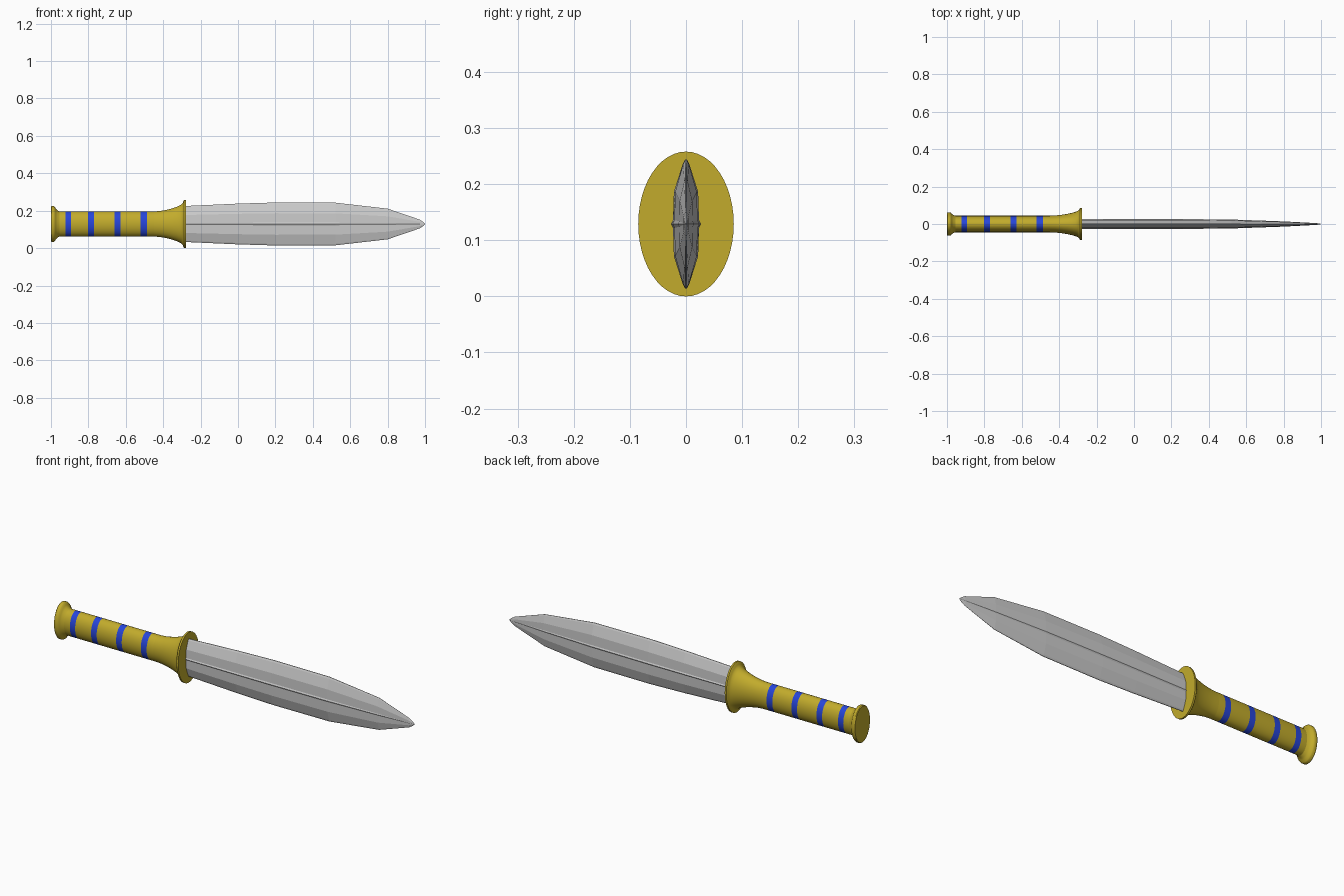
import bpy, bmesh, math

if "Cube" in bpy.data.objects:
    bpy.data.objects.remove(bpy.data.objects["Cube"])

CZ = 0.129      # height of the long axis
FLAT = 0.66     # grip width / height


def material(name, rgb):
    m = bpy.data.materials.new(name)
    m.diffuse_color = (*rgb, 1)
    m.use_nodes = True
    m.node_tree.nodes["Principled BSDF"].inputs["Base Color"].default_value = m.diffuse_color
    return m


gold = material("gold", (0.54, 0.41, 0.025))
blue = material("blue", (0.02, 0.06, 0.70))


def loft(name, rings, mat=None, smooth=False, band_test=None):
    """Skin a list of (x, [(y, z), ...]) rings and cap both ends."""
    bm = bmesh.new()
    loops = [[bm.verts.new((x, y, CZ + z)) for y, z in pts] for x, pts in rings]
    n = len(loops[0])
    for a, b in zip(loops, loops[1:]):
        for i in range(n):
            bm.faces.new((a[i], a[(i + 1) % n], b[(i + 1) % n], b[i]))
    bm.faces.new(loops[0])
    bm.faces.new(loops[-1])
    bmesh.ops.recalc_face_normals(bm, faces=bm.faces)
    if band_test:
        for f in bm.faces:
            f.material_index = int(band_test(f.calc_center_median().x))
    me = bpy.data.meshes.new(name)
    bm.to_mesh(me)
    bm.free()
    ob = bpy.data.objects.new(name, me)
    bpy.context.collection.objects.link(ob)
    for m in mat or []:
        me.materials.append(m)
    if smooth:
        bpy.context.view_layer.objects.active = ob
        ob.select_set(True)
        bpy.ops.object.shade_smooth_by_angle(angle=math.radians(35))
        ob.select_set(False)
    return ob


def ellipse(r, n=48):
    return [(r * FLAT * math.cos(2 * math.pi * i / n), r * math.sin(2 * math.pi * i / n))
            for i in range(n)]


def turned(name, profile, mat, test=None):
    return loft(name, [(x, ellipse(r)) for x, r in profile], mat, True, test)


# Pommel: flared end cap
turned("pommel", [(-1.0, 0.092), (-0.997, 0.095), (-0.985, 0.095), (-0.979, 0.091),
                  (-0.974, 0.082), (-0.967, 0.074), (-0.955, 0.067)], [gold])

# Grip with flush blue bands
bands = [(-0.922, -0.892), (-0.802, -0.77), (-0.66, -0.628), (-0.52, -0.487)]
xs = [-0.967] + [x for b in bands for x in b] + [-0.45]
turned("grip", [(x, 0.067) for x in xs], [gold, blue],
       lambda x: any(a < x < b for a, b in bands))

# Guard: trumpet flare ending in a rim
turned("guard", [(-0.45, 0.067), (-0.42, 0.069), (-0.39, 0.074), (-0.36, 0.081),
                 (-0.33, 0.091), (-0.31, 0.100), (-0.30, 0.107), (-0.294, 0.115),
                 (-0.291, 0.125), (-0.288, 0.129), (-0.279, 0.129)], [gold])

# Blade: faceted leaf shape with a narrow central ridge
quarter = [(0.0, 1.0), (0.06, 0.86), (0.5, 0.80), (0.93, 0.22), (1.0, 0.06)]
right = [(t, w) for w, t in reversed(quarter)] + [(t, -w) for w, t in quarter[1:]]
section = right + [(-t, -w) for t, w in right]
stations = [(-0.285, 0.096, 0.026), (0.0, 0.109, 0.027), (0.2, 0.115, 0.027),
            (0.52, 0.114, 0.024), (0.80, 0.082, 0.014), (0.97, 0.024, 0.005),
            (0.99, 0.011, 0.003), (1.0, 0.002, 0.001)]
loft("blade", [(x, [(t * th, w * hw) for t, w in section]) for x, hw, th in stations])
